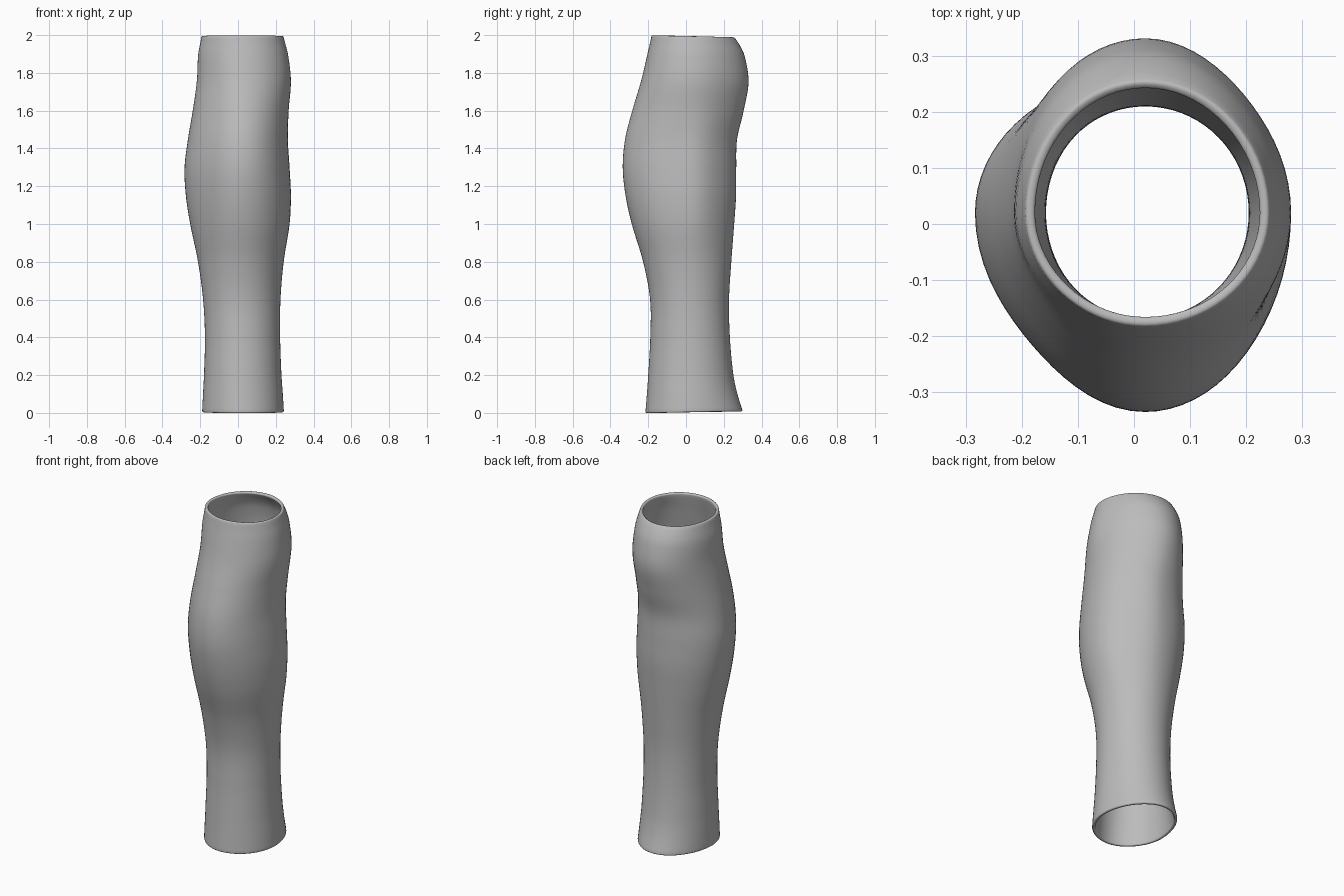
import bpy
import math

default = bpy.data.objects.get("Cube")
if default:
    bpy.data.objects.remove(default, do_unlink=True)

CENTRE = 0.02
SIDES, RINGS = 72, 90

# Limb silhouette: height, right edge, left edge, front edge, back edge
SECTIONS = [
    (0, -.19, .243, -.215, .3),
    (.1, -.185, .237, -.207, .27),
    (.2, -.18, .23, -.2, .25),
    (.4, -.175, .223, -.189, .232),
    (.6, -.185, .225, -.19, .228),
    (.8, -.212, .242, -.227, .24),
    (1, -.253, .273, -.287, .255),
    (1.15, -.276, .28, -.32, .265),
    (1.3, -.283, .273, -.335, .266),
    (1.45, -.265, .264, -.322, .27),
    (1.6, -.24, .268, -.284, .304),
    (1.76, -.218, .28, -.237, .331),
    (1.9, -.211, .265, -.204, .31),
    (1.96, -.2, .25, -.19, .282),
    (2, -.193, .24, -.182, .254),
]


def section_at(z):
    """Smooth cubic interpolation of the silhouette at a height."""
    i = 0
    while i < len(SECTIONS) - 2 and z > SECTIONS[i + 1][0]:
        i += 1
    p, q = SECTIONS[i], SECTIONS[i + 1]
    before, after = SECTIONS[max(i - 1, 0)], SECTIONS[min(i + 2, len(SECTIONS) - 1)]
    span = q[0] - p[0]
    t = (z - p[0]) / span
    edges = []
    for k in range(1, len(p)):
        m0 = (q[k] - before[k]) / (q[0] - before[0]) * span
        m1 = (after[k] - p[k]) / (after[0] - p[0]) * span
        a, b = p[k], q[k]
        edges.append(a + t * (m0 + t * (3 * (b - a) - 2 * m0 - m1
                                        + t * (2 * (a - b) + m0 + m1))))
    return edges


def ring(z):
    """Four quarter ellipses around the limb axis, flattened where muscle bulges."""
    right, left, front, back = section_at(z)
    bulge = min(max(((left - right + back - front) / 4 - .21) / .08, 0), 1)
    points = []
    for j in range(SIDES):
        a = math.tau * j / SIDES
        c, s = math.cos(a), math.sin(a)
        flat = 1 - .06 * bulge * max(0, math.sin(2 * a)) ** 2
        x = c * flat * (left - CENTRE if c > 0 else CENTRE - right)
        y = s * flat * (back - CENTRE if s > 0 else CENTRE - front)
        # The hems slope slightly up at the heel and down behind the knee
        slope = .02 * (y + .2) * (1 - z)
        points.append((x + CENTRE, y + CENTRE, z + slope))
    return points


# Outer skin of the hollow leg sleeve
verts = [p for i in range(RINGS + 1) for p in ring(2 * i / RINGS)]
faces = []
for i in range(RINGS):
    for j in range(SIDES):
        k = (j + 1) % SIDES
        faces.append((i * SIDES + j, i * SIDES + k,
                      (i + 1) * SIDES + k, (i + 1) * SIDES + j))
mesh = bpy.data.meshes.new("leg_sleeve")
mesh.from_pydata(verts, [], faces)
sleeve = bpy.data.objects.new("leg_sleeve", mesh)
bpy.context.collection.objects.link(sleeve)

# Plain grey finish
grey = bpy.data.materials.new("plain_grey")
grey.use_nodes = True
colour = (.5, .5, .5, 1)
grey.diffuse_color = colour
grey.node_tree.nodes["Principled BSDF"].inputs["Base Color"].default_value = colour
mesh.materials.append(grey)

# Wall thickness and rounded hems
wall = sleeve.modifiers.new("wall", "SOLIDIFY")
wall.thickness = .018
wall.offset = -1
hem = sleeve.modifiers.new("rounded_hem", "BEVEL")
hem.width = .007
hem.segments = 3
hem.limit_method = "ANGLE"
hem.angle_limit = math.radians(45)

bpy.context.view_layer.objects.active = sleeve
sleeve.select_set(True)
bpy.ops.object.shade_smooth_by_angle(angle=math.radians(50))
